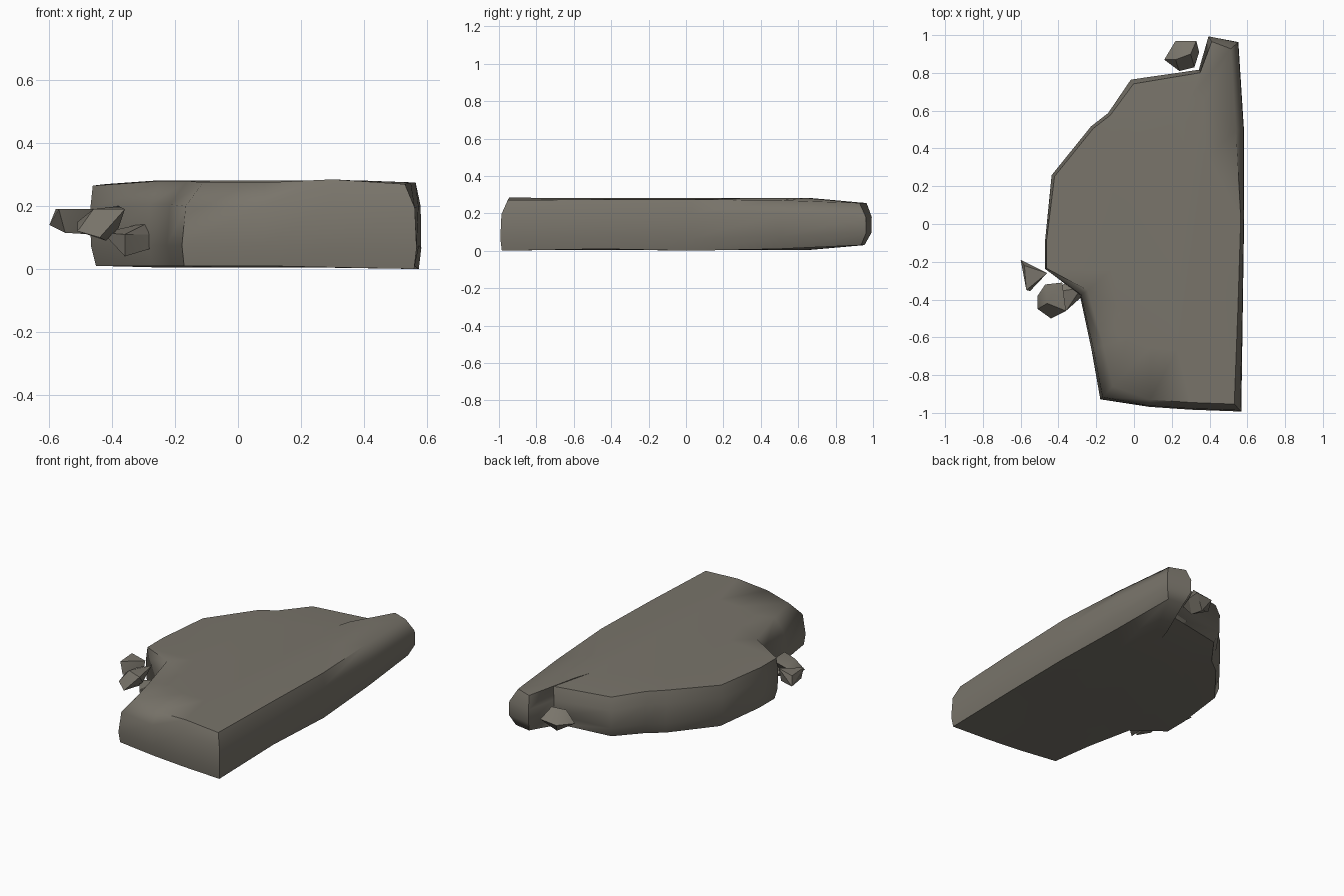
import bpy, bmesh
from mathutils import Vector

if "Cube" in bpy.data.objects:
    bpy.data.objects.remove(bpy.data.objects["Cube"])

stone = bpy.data.materials.new("grey brown stone")
stone.diffuse_color = (0.19, 0.175, 0.145, 1)
stone.use_nodes = True
stone.node_tree.nodes["Principled BSDF"].inputs["Base Color"].default_value = stone.diffuse_color


def finish(name, bm, angle):
    bmesh.ops.recalc_face_normals(bm, faces=bm.faces)
    me = bpy.data.meshes.new(name)
    bm.to_mesh(me)
    bm.free()
    me.materials.append(stone)
    ob = bpy.data.objects.new(name, me)
    bpy.context.collection.objects.link(ob)
    bpy.ops.object.select_all(action='DESELECT')
    ob.select_set(True)
    bpy.context.view_layer.objects.active = ob
    bpy.ops.object.shade_smooth_by_angle(angle=angle)
    return ob


# Slab outline, counter-clockwise: x, y, top inset, bottom inset, bottom z, top z
outline = [
    (0.57, -0.995, .04, .01, .00, .27), (0.58, -0.45, .03, .02, .01, .275),
    (0.585, 0.03, .02, .01, .00, .275), (0.59, 0.50, .05, .04, .01, .27),
    (0.56, 0.97, .05, .04, .03, .255), (0.39, 1.00, .03, .04, .03, .255),
    (0.34, 0.82, .02, .03, .03, .265), (-0.02, 0.77, .03, .04, .02, .27),
    (-0.14, 0.59, .02, .03, .01, .275), (-0.23, 0.52, .02, .03, .01, .28),
    (-0.44, 0.26, .02, .03, .01, .27), (-0.472, -0.08, .01, .02, .01, .265),
    (-0.472, -0.24, .01, .02, .01, .265), (-0.29, -0.38, .05, .02, .01, .28),
    (-0.23, -0.66, .07, .02, .01, .28), (-0.18, -0.93, .08, .01, .01, .275),
    (0.08, -0.97, .04, .01, .01, .275), (0.30, -0.985, .04, .01, .005, .285),
]


def offset(i, d):
    """Point i of the outline moved inwards by d."""
    n = len(outline)
    a, p, b = (Vector(outline[k % n][:2]) for k in (i - 1, i, i + 1))
    e1, e2 = (p - a).normalized(), (b - p).normalized()
    n1, n2 = Vector((-e1.y, e1.x)), Vector((-e2.y, e2.x))
    return p + (n1 + n2) * d / max(1 + n1.dot(n2), 0.6)


# Main slab: stacked rings, then gentle inner rings closing both faces
bm = bmesh.new()
rings = [[] for _ in range(6)]
for i, (x, y, ti, bi, zb, zt) in enumerate(outline):
    lo, hi = offset(i, bi), offset(i, ti)
    levels = [
        (0.1 + (lo.x - 0.1) * .65, lo.y * .7, 0.005),
        (lo.x, lo.y, zb),
        (*offset(i, bi * .2), zb + .065),
        (*offset(i, ti * .2), zt - .075),
        (hi.x, hi.y, zt),
        (0.1 + (hi.x - 0.1) * .65, hi.y * .7, 0.281),
    ]
    for ring, co in zip(rings, levels):
        ring.append(bm.verts.new(co))
for r0, r1 in zip(rings, rings[1:]):
    for i in range(len(r0)):
        j = (i + 1) % len(r0)
        bm.faces.new((r0[i], r0[j], r1[j], r1[i]))
bm.faces.new(rings[0][::-1])
bm.faces.new(rings[-1])
finish("stone_slab", bm, 1.05)


# Loose chips: convex hulls of a few points
def chip(name, points, angle):
    bm = bmesh.new()
    for p in points:
        bm.verts.new(p)
    res = bmesh.ops.convex_hull(bm, input=bm.verts)
    junk = [v for v in res["geom_interior"] if isinstance(v, bmesh.types.BMVert)]
    bmesh.ops.delete(bm, geom=junk, context='VERTS')
    finish(name, bm, angle)


chip("back_chip", [
    (.16, .87, .11), (.22, .97, .12), (.33, .97, .13), (.345, .91, .11),
    (.32, .83, .10), (.24, .81, .12), (.22, .87, .18), (.30, .90, .19),
    (.25, .92, .06), (.28, .86, .05)], .6)
chip("side_chip_round", [
    (-.51, -.45, .12), (-.51, -.38, .15), (-.47, -.32, .17), (-.38, -.31, .20),
    (-.44, -.50, .10), (-.36, -.46, .19), (-.46, -.42, .19), (-.42, -.38, .09),
    (-.38, -.40, .13)], .6)
chip("side_chip_wedge", [
    (-.60, -.19, .14), (-.57, -.35, .19), (-.46, -.26, .19),
    (-.55, -.355, .115), (-.47, -.27, .11), (-.58, -.22, .19)], .4)
chip("side_chip_low", [
    (-.43, -.36, .115), (-.36, -.45, .04), (-.26, -.37, .07),
    (-.28, -.34, .15), (-.36, -.46, .11), (-.26, -.36, .11),
    (-.36, -.31, .10)], .4)
